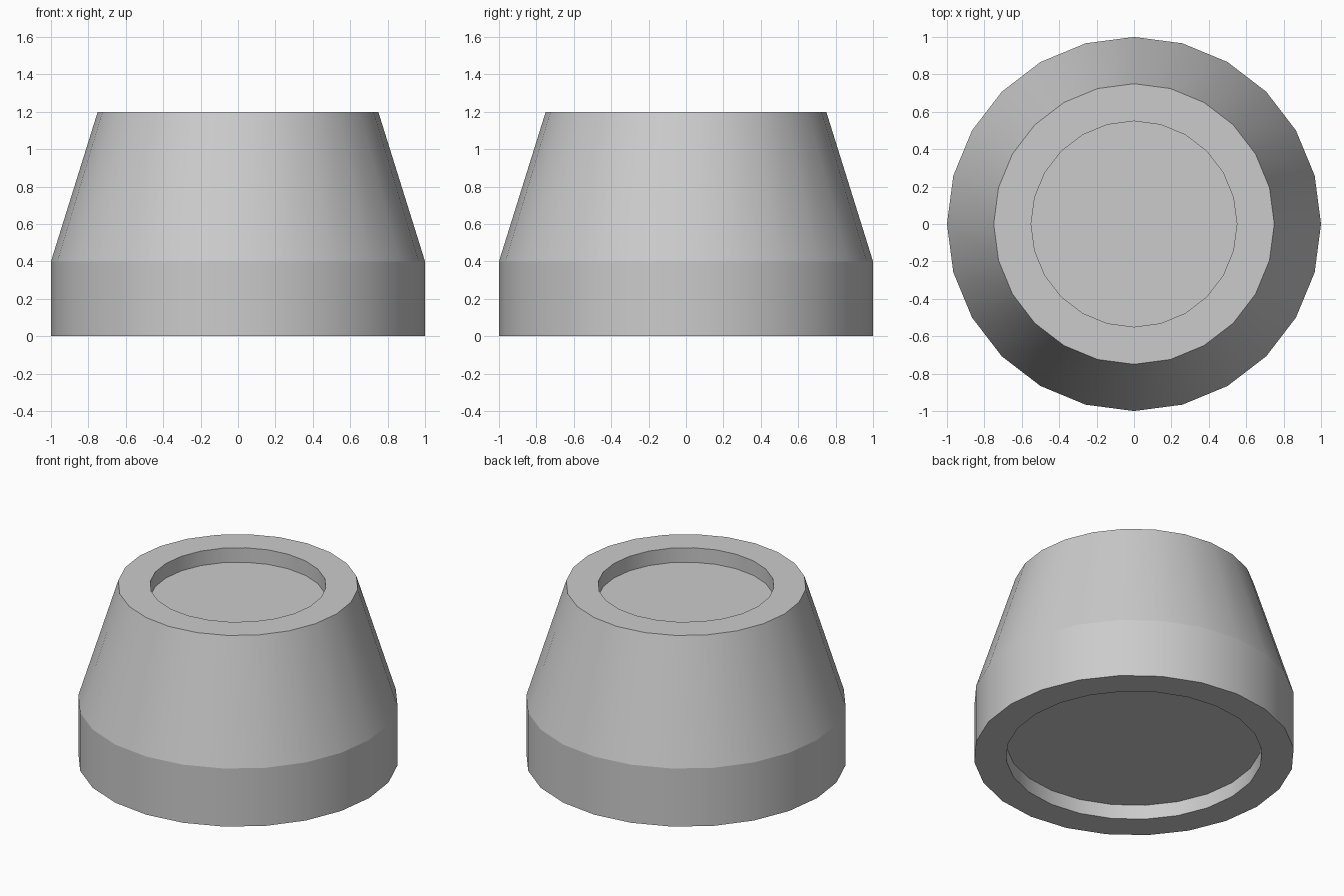
import bpy, bmesh, math

if "Cube" in bpy.data.objects:
    bpy.data.objects.remove(bpy.data.objects["Cube"])

SIDES = 24
# Outline (radius, height) from the underside recess, up the wall, into the top recess
PROFILE = [(0.80, 0.10), (0.80, 0.0), (1.0, 0.0), (1.0, 0.40),
           (0.75, 1.20), (0.55, 1.20), (0.55, 1.10)]


def lathe(name, profile, sides):
    """Turn an outline around z and close both ends with flat floors."""
    bm = bmesh.new()
    rings = [[bm.verts.new((r * math.cos(math.tau * i / sides),
                            r * math.sin(math.tau * i / sides), z))
              for i in range(sides)] for r, z in profile]
    for low, high in zip(rings, rings[1:]):
        for i in range(sides):
            j = (i + 1) % sides
            bm.faces.new((low[i], low[j], high[j], high[i]))
    bm.faces.new(rings[0][::-1])
    bm.faces.new(rings[-1])
    bmesh.ops.recalc_face_normals(bm, faces=bm.faces)
    mesh = bpy.data.meshes.new(name)
    bm.to_mesh(mesh)
    bm.free()
    obj = bpy.data.objects.new(name, mesh)
    bpy.context.collection.objects.link(obj)
    return obj


# Tapered body with a shallow round recess at each end
body = lathe("tapered_body", PROFILE, SIDES)

# Smooth around the walls, crisp at the shoulder and rims
bpy.context.view_layer.objects.active = body
body.select_set(True)
bpy.ops.object.shade_smooth_by_angle(angle=math.radians(16))
